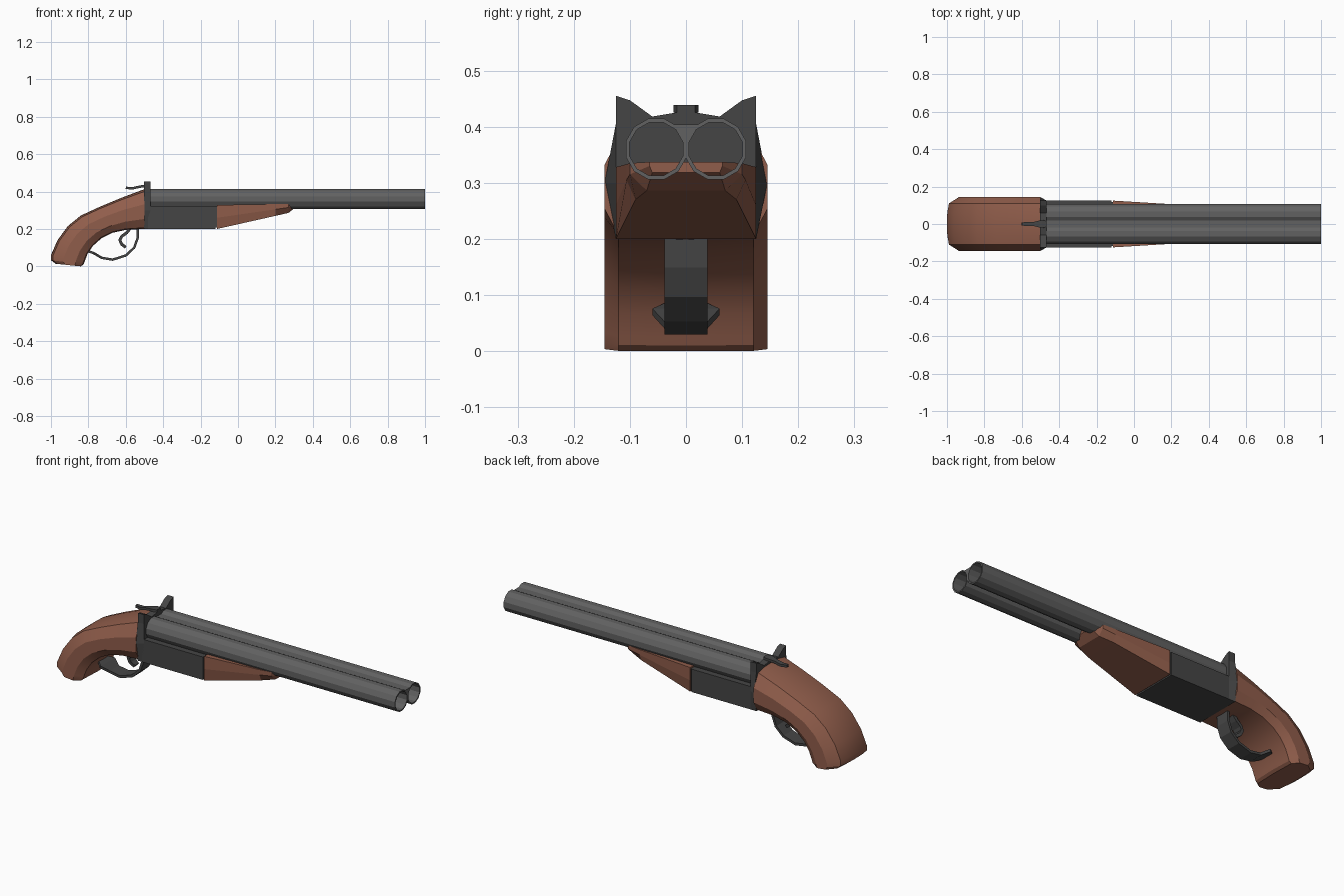
import bpy, bmesh
from math import sin, cos, pi
from mathutils import Vector

if "Cube" in bpy.data.objects:
    bpy.data.objects.remove(bpy.data.objects["Cube"])


def material(name, rgb):
    m = bpy.data.materials.new(name)
    m.diffuse_color = (*rgb, 1)
    m.use_nodes = True
    m.node_tree.nodes["Principled BSDF"].inputs["Base Color"].default_value = m.diffuse_color
    return m


WOOD = material("wood", (0.28, 0.11, 0.07))
STEEL = material("steel", (0.12, 0.12, 0.12))
DARK = material("dark_steel", (0.06, 0.06, 0.06))


def loft(name, sections, mat, closed=False, smooth=None):
    """Skin matching rings of points; cap the ends, or join last to first."""
    bm = bmesh.new()
    rings = [[bm.verts.new(p) for p in s] for s in sections]
    n = len(rings[0])
    pairs = list(zip(rings, rings[1:])) + ([(rings[-1], rings[0])] if closed else [])
    for a, b in pairs:
        for i in range(n):
            j = (i + 1) % n
            bm.faces.new((a[i], a[j], b[j], b[i]))
    if not closed:
        bm.faces.new(rings[0])
        bm.faces.new(rings[-1])
    bmesh.ops.recalc_face_normals(bm, faces=bm.faces)
    me = bpy.data.meshes.new(name)
    bm.to_mesh(me)
    bm.free()
    ob = bpy.data.objects.new(name, me)
    bpy.context.collection.objects.link(ob)
    me.materials.append(mat)
    if smooth:
        bpy.ops.object.select_all(action='DESELECT')
        bpy.context.view_layer.objects.active = ob
        ob.select_set(True)
        bpy.ops.object.shade_smooth_by_angle(angle=smooth)
    return ob


def mirrored(half):
    """Complete a (y, z) half outline across y = 0."""
    return half + [(-y, z) for y, z in reversed(half) if y > 0]


def at(x, half):
    return [(x, y, z) for y, z in mirrored(half)]


def strip(name, path, widths, thick, mat):
    """Bent flat bar following an (x, z) path."""
    pts = [Vector(p) for p in path]
    rings = []
    for i, p in enumerate(pts):
        d = (pts[min(i + 1, len(pts) - 1)] - pts[max(i - 1, 0)]).normalized()
        n = Vector((-d.y, d.x)) * thick / 2
        a, b, w = p + n, p - n, widths[i]
        rings.append([(a.x, w, a.y), (a.x, -w, a.y), (b.x, -w, b.y), (b.x, w, b.y)])
    return loft(name, rings, mat)


# Pistol grip: top and bottom (x, z) pairs along the curve, rounded section
spine = [((-.5, .413), (-.5, .2)), ((-.62, .368), (-.6, .195)),
         ((-.74, .318), (-.67, .18)), ((-.84, .272), (-.73, .15)),
         ((-.91, .215), (-.775, .11)), ((-.965, .14), (-.805, .065)),
         ((-1, .06), (-.82, .025)), ((-1, .033), (-.826, .01)),
         ((-.975, .014), (-.84, 0))]
grip_half = [(0, 1), (.06, .99), (.11, .94), (.145, .62), (.145, .25), (.12, .03), (0, 0)]
rings = []
for top, bot in spine:
    t, b = Vector(top), Vector(bot)
    rings.append([(p.x, y, p.y) for y, k in mirrored(grip_half) for p in [b.lerp(t, k)]])
loft("grip", rings, WOOD, smooth=pi / 6)

# Barrels: two hollow twelve-sided tubes
for side, name in ((-1, "barrel_left"), (1, "barrel_right")):
    tube = []
    for x, r in ((-.48, .056), (1, .056), (1, .049), (-.48, .049)):
        tube.append([(x, side * .053 + r * cos((i + .5) * pi / 6),
                      .36 + r * sin((i + .5) * pi / 6)) for i in range(12)])
    loft(name, tube, STEEL, closed=True)

# Rib filling the valley between the barrels
rib = [(.02, .404), (.006, .376)]
loft("barrel_rib", [at(-.48, rib), at(1, rib)], STEEL)

# Receiver box
box = [(.125, .322), (.125, .2)]
loft("receiver", [at(-.48, box), at(-.12, box)], DARK)

# Breech plate with raised ears, flaring back to the grip
front = [(0, .428), (.03, .423), (.06, .418), (.1, .447), (.125, .455),
         (.125, .405), (.125, .3), (.125, .2), (0, .2)]
back = [(y + .02 if z == .3 else y, z) for y, z in front]
loft("breech_plate", [at(-.503, back), at(-.467, front)], DARK)

# Fore grip: tapers forward under the barrels
fore = [at(-.112, [(.125, .328), (.125, .26), (.125, .2), (.06, .2)]),
        at(.2, [(.106, .333), (.106, .305), (.09, .27), (.05, .27)]),
        at(.27, [(.1, .335), (.1, .315), (.07, .286), (.045, .286)]),
        at(.31, [(.065, .337), (.065, .33), (.06, .318), (.04, .318)])]
loft("fore_grip", fore, WOOD)
seam = [(.118, .32), (.118, .207)]
loft("fore_grip_seam", [at(-.125, seam), at(-.105, seam)], DARK)

# Trigger guard with flared rear foot, and trigger
strip("trigger_guard",
      [(-.535, .205), (-.537, .15), (-.555, .1), (-.6, .058), (-.67, .036),
       (-.73, .046), (-.77, .07), (-.805, .083)],
      [.038, .038, .038, .038, .038, .038, .06, .03], .013, DARK)
strip("trigger",
      [(-.575, .205), (-.595, .18), (-.622, .16), (-.632, .14), (-.622, .118), (-.6, .102)],
      [.028, .028, .026, .024, .022, .016], .016, DARK)

# Top lever on the breech
strip("top_lever", [(-.6, .42), (-.565, .417), (-.53, .425), (-.49, .432), (-.467, .432)],
      [.008, .012, .012, .022, .016], .013, DARK)
